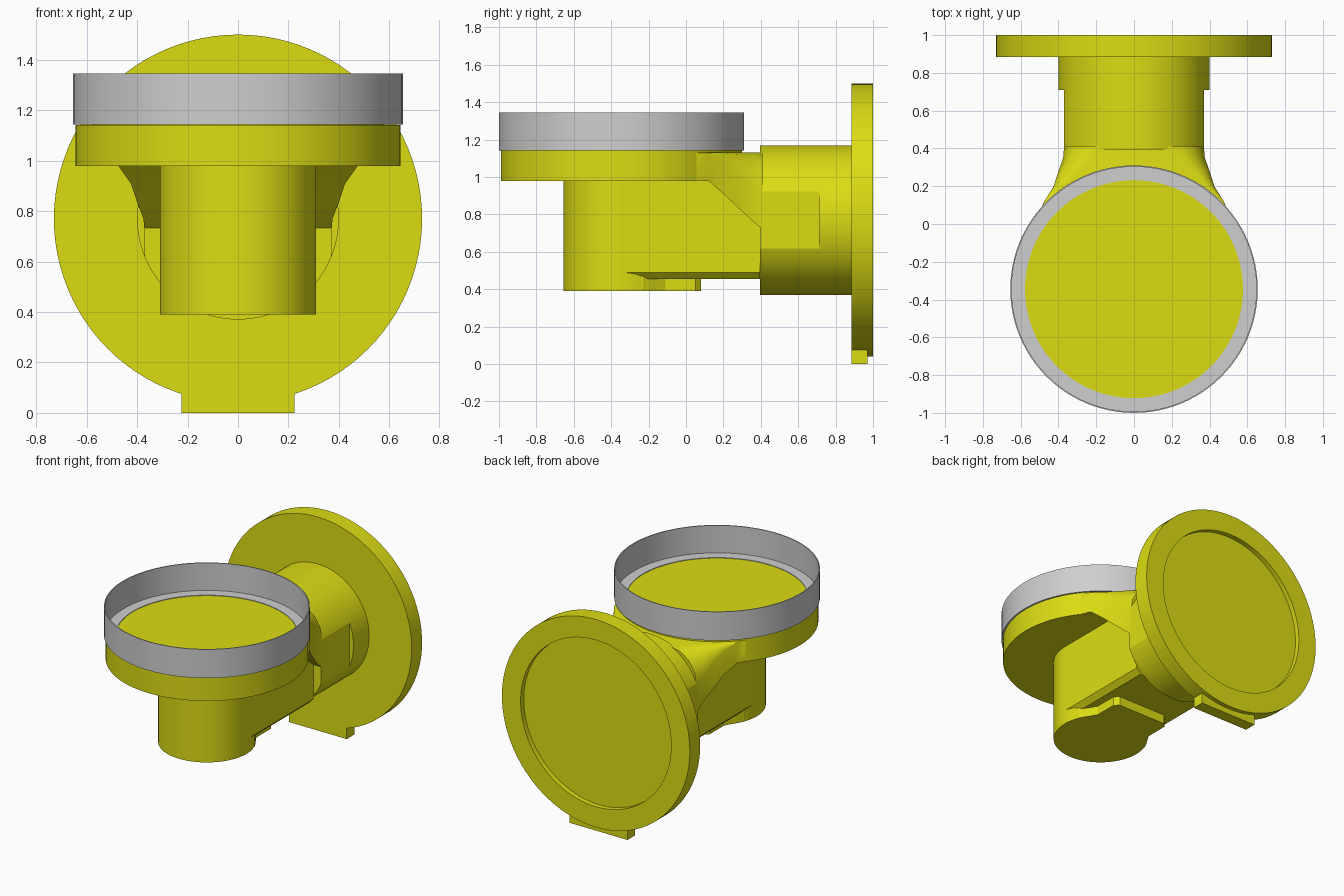
import bpy, bmesh, math
from mathutils import Matrix, Vector

if "Cube" in bpy.data.objects:
    bpy.data.objects.remove(bpy.data.objects["Cube"], do_unlink=True)


def material(name, rgb):
    m = bpy.data.materials.new(name)
    m.use_nodes = True
    m.diffuse_color = (*rgb, 1)
    m.node_tree.nodes["Principled BSDF"].inputs["Base Color"].default_value = (*rgb, 1)
    return m


YELLOW = material("yellow", (0.72, 0.72, 0.007))
GREY = material("grey", (0.62, 0.62, 0.62))


def finish(name, bm, mat, smooth=True):
    bmesh.ops.recalc_face_normals(bm, faces=bm.faces)
    me = bpy.data.meshes.new(name)
    bm.to_mesh(me)
    bm.free()
    me.materials.append(mat)
    ob = bpy.data.objects.new(name, me)
    bpy.context.scene.collection.objects.link(ob)
    if smooth:
        bpy.ops.object.select_all(action="DESELECT")
        ob.select_set(True)
        bpy.context.view_layer.objects.active = ob
        bpy.ops.object.shade_smooth_by_angle(angle=math.radians(30))
    return ob


def lathe(name, profile, mat, matrix, steps=96):
    """Spin (radius, height) points round the local z axis."""
    bm = bmesh.new()
    verts = [bm.verts.new((r, 0, h)) for r, h in profile]
    edges = [bm.edges.new(pair) for pair in zip(verts, verts[1:])]
    bmesh.ops.spin(bm, geom=verts + edges, axis=(0, 0, 1), cent=(0, 0, 0),
                   steps=steps, angle=math.tau)
    bmesh.ops.remove_doubles(bm, verts=bm.verts, dist=1e-5)
    bm.transform(matrix)
    return finish(name, bm, mat)


def prism(name, points, offset, mat):
    """Extrude a flat outline along the offset vector."""
    bm = bmesh.new()
    face = bm.faces.new([bm.verts.new(p) for p in points])
    top = bmesh.ops.extrude_face_region(bm, geom=[face])["geom"]
    bmesh.ops.translate(bm, vec=offset, verts=[g for g in top if isinstance(g, bmesh.types.BMVert)])
    return finish(name, bm, mat, False)


def box(name, lo, hi, mat):
    (x, y, z), (X, Y, Z) = lo, hi
    return prism(name, [(x, y, z), (X, y, z), (X, Y, z), (x, Y, z)], (0, 0, Z - z), mat)


upright = Matrix.Translation((0, -0.345, 0))
lying = Matrix.Translation((0, 0, 0.77)) @ Matrix.Rotation(-math.pi / 2, 4, "X")

# Rear flange with a shallow recess in its back, and its foot tab
lathe("rear_flange", [(0, 0.885), (0.73, 0.885), (0.73, 1.0), (0.585, 1.0),
                      (0.585, 0.965), (0, 0.965)], YELLOW, lying)
box("flange_tab", (-0.225, 0.885, 0), (0.225, 0.97, 0.08), YELLOW)

# Horizontal pipe with a flat milled into each side
pipe = lathe("rear_pipe", [(0, 0.395), (0.4, 0.395), (0.4, 0.89), (0, 0.89)], YELLOW, lying)
for side in (-1, 1):
    x0, x1 = sorted((side * 0.37, side * 0.5))
    cutter = box("flat_cutter", (x0, 0.2, 0.5), (x1, 0.71, 1.04), YELLOW)
    cutter.hide_render = True
    cutter.hide_set(True)
    cut = pipe.modifiers.new("flat", "BOOLEAN")
    cut.operation = "DIFFERENCE"
    cut.object = cutter

# Vertical cup and the round head on it
lathe("cup", [(0, 0.39), (0.31, 0.39), (0.31, 1.0), (0, 1.0)], YELLOW, upright)
lathe("head_disc", [(0, 0.978), (0.645, 0.978), (0.645, 1.142), (0, 1.142)], YELLOW, upright)
lathe("head_face", [(0, 1.148), (0.577, 1.148), (0.577, 1.141)], YELLOW, upright)

# Thin upright collar with a narrow floor ring
lathe("collar", [(0.577, 1.143), (0.655, 1.143), (0.655, 1.345), (0.648, 1.345),
                 (0.648, 1.152), (0.577, 1.152), (0.577, 1.143)], GREY, upright)

# Body block joining cup and pipe, with chamfered lower edges
prism("body_block", [(-0.31, -0.345, 0.99), (-0.31, -0.345, 0.49), (-0.275, -0.345, 0.455),
                     (0.275, -0.345, 0.455), (0.31, -0.345, 0.49), (0.31, -0.345, 0.99)],
      (0, 0.74, 0), YELLOW)

# Foot plate under the block
half = [(0.3, -0.3), (0.29, -0.23), (0.22, -0.11), (0.22, 0.05), (0.19, 0.08)]
outline = half + [(-x, y) for x, y in reversed(half)]
prism("foot_plate", [(x, y, 0.39) for x, y in outline], (0, 0, 0.08), YELLOW)

# Flared neck from head to pipe: y, half width, top half width, shoulder z, underside z
stations = [(0.0, 0.53, 0.53, 1.13, 0.98), (0.12, 0.475, 0.47, 1.125, 0.98),
            (0.2, 0.425, 0.38, 1.08, 0.91), (0.28, 0.4, 0.29, 1.02, 0.835),
            (0.35, 0.375, 0.22, 0.95, 0.77), (0.41, 0.37, 0.17, 0.91, 0.72)]
bm = bmesh.new()
rings = []
for y, w, t, s, u in stations:
    side = [(w, u), (w, s)]
    for k in (1, 2, 3):
        a = k * math.pi / 8
        side.append((t + (w - t) * math.cos(a), s + (1.13 - s) * math.sin(a)))
    side.append((t, 1.13))
    ring = side + [(-x, z) for x, z in reversed(side)]
    rings.append([bm.verts.new((x, y, z)) for x, z in ring])
for a, b in zip(rings, rings[1:]):
    for i in range(len(a)):
        j = (i + 1) % len(a)
        bm.faces.new((a[i], a[j], b[j], b[i]))
bm.faces.new(rings[0])
bm.faces.new(rings[-1])
bmesh.ops.remove_doubles(bm, verts=bm.verts, dist=1e-4)
finish("flared_neck", bm, YELLOW)
